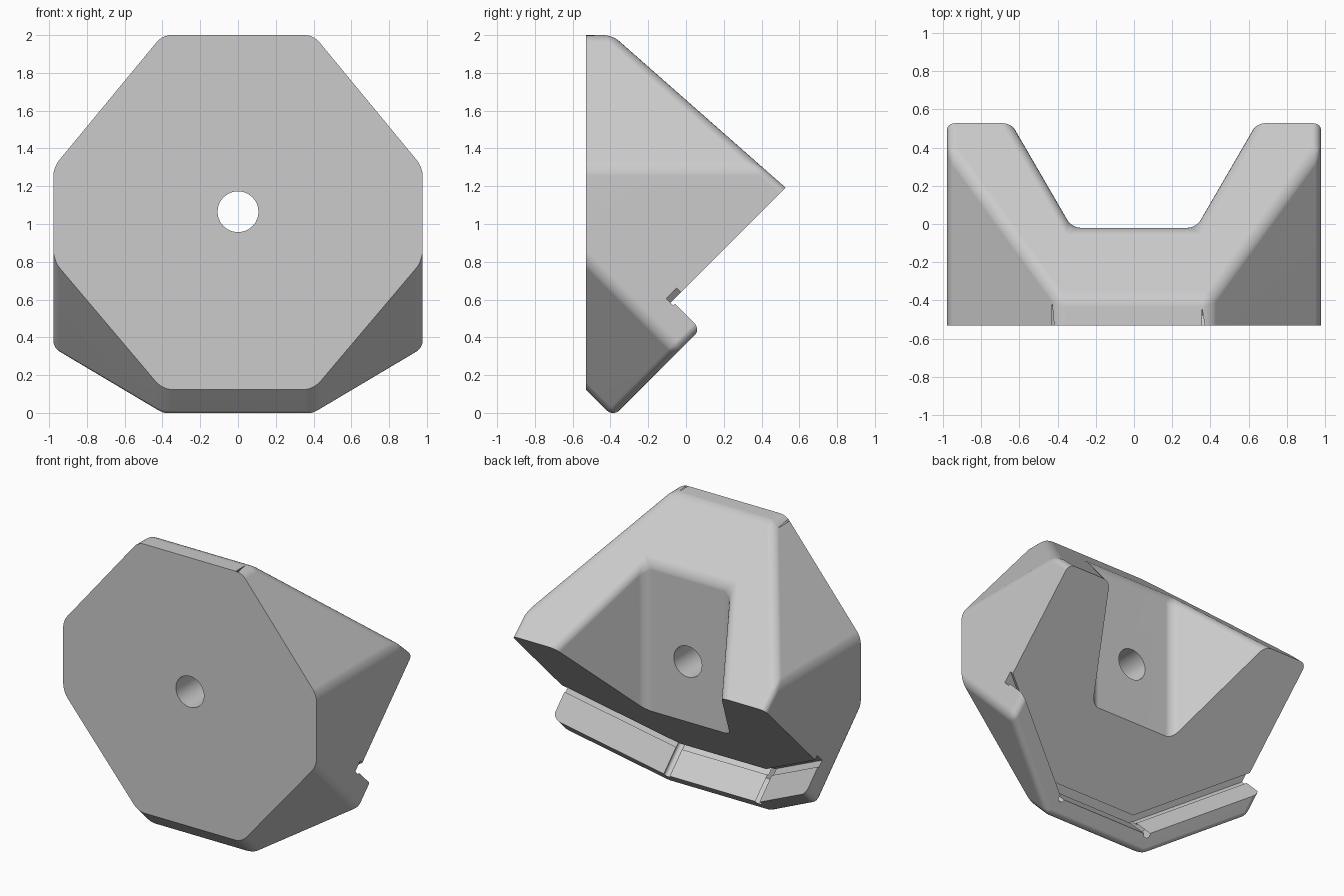
import bpy, bmesh, math
from mathutils import Vector

cube = bpy.data.objects.get("Cube")
if cube:
    bpy.data.objects.remove(cube, do_unlink=True)

R2 = math.sqrt(2)
HALF, FLAT = 0.978, 0.40          # half width, half length of the short edges
FRONT, TOP = -0.53, 2.0
U0 = -0.406 / R2                  # bottom of the tilted octagon
SEAT, LIP = -0.664 / R2, -0.366 / R2   # depth of seat plane and lip end
SLOPE = 0.483 / 0.578             # rise of the tilted diagonals

grey = bpy.data.materials.new("light grey")
grey.use_nodes = True
grey.diffuse_color = (0.6, 0.6, 0.6, 1)
grey.node_tree.nodes["Principled BSDF"].inputs["Base Color"].default_value = (0.6, 0.6, 0.6, 1)


def tilt(x, u, w):
    """Tilted frame: u runs up the seat, w points out of it."""
    return Vector((x, (u + w) / R2, (u - w) / R2))


def make_object(name, bm):
    bmesh.ops.recalc_face_normals(bm, faces=bm.faces)
    mesh = bpy.data.meshes.new(name)
    bm.to_mesh(mesh)
    bm.free()
    ob = bpy.data.objects.new(name, mesh)
    bpy.context.collection.objects.link(ob)
    mesh.materials.append(grey)
    return ob


def prism(name, outline, low, high, place):
    bm = bmesh.new()
    a, b = ([bm.verts.new(place(p, q, h)) for p, q in outline] for h in (low, high))
    bm.faces.new(a)
    bm.faces.new(b)
    n = len(a)
    for i in range(n):
        j = (i + 1) % n
        bm.faces.new((a[i], a[j], b[j], b[i]))
    return make_object(name, bm)


def upright(x, y, z):
    return Vector((x, y, z))


def along_y(x, z, y):
    return Vector((x, y, z))


def mirrored(points):
    return points + [(-x, v) for x, v in reversed(points)]


def rim(t, x_end=1.3):
    """Right half of the lower octagon edge, moved inward by t."""
    x = FLAT - 0.363 * t
    return [(x, U0 + t), (x_end, U0 + t + SLOPE * (x_end - x))]


# Convex body: a block trimmed by planes
bm = bmesh.new()
bmesh.ops.create_cube(bm, size=4)


def trim(point, normal):
    bmesh.ops.bisect_plane(bm, geom=bm.verts[:] + bm.edges[:] + bm.faces[:], dist=1e-5,
                           plane_co=point, plane_no=normal, clear_outer=True)
    bmesh.ops.holes_fill(bm, edges=[e for e in bm.edges if e.is_boundary], sides=0)


trim((0, -0.85, 0), (0, -1, 0))
trim((0, 0, TOP), (0, 0, 1))
trim((0, -0.39, TOP), (0, 0.81, 0.92))
trim(tilt(0, U0, 0), tilt(0, -1, 0))
trim(tilt(0, 0, LIP), tilt(0, 0, 1))
for s in (1, -1):
    trim((s * HALF, 0, 0), (s, 0, 0))
    trim((s * FLAT, 0, TOP), (s * 0.70, 0, 0.578))
    trim(tilt(s * FLAT, U0, 0), tilt(s * SLOPE, -1, 0))
body = make_object("wall_holder", bm)
bpy.context.view_layer.objects.active = body
body.select_set(True)


def cut(cutter):
    mod = body.modifiers.new("cut", 'BOOLEAN')
    mod.operation = 'DIFFERENCE'
    mod.solver = 'EXACT'
    mod.object = cutter
    bpy.ops.object.modifier_apply(modifier=mod.name)
    bpy.data.objects.remove(cutter, do_unlink=True)


# Flared opening at the back
cut(prism("opening", mirrored([(0.325, -0.02), (0.325 + 1.52 * 0.58, 1.5)]), -1, 3, upright))

# Rounded outer edges
bevel = body.modifiers.new("round", 'BEVEL')
bevel.width = 0.045
bevel.segments = 5
bevel.limit_method = 'ANGLE'
bevel.angle_limit = math.radians(15)
bpy.ops.object.modifier_apply(modifier=bevel.name)

# Flat front
cut(prism("front_trim", mirrored([(1.5, -2), (1.5, FRONT)]), -1, 3, upright))

# Seat with a lip along the three lower sides
cut(prism("seat", mirrored(rim(0.132) + [(1.3, 3)]), SEAT, 2, tilt))

# Narrow relief groove at the foot of the lip
outer, inner = rim(0.122), rim(0.182)
band = mirrored(outer[::-1])[::1]
band = outer[::-1] + [(-x, u) for x, u in outer] + [(-x, u) for x, u in inner[::-1]] + inner
cut(prism("groove", band, SEAT - 0.033, SEAT + 0.02, tilt))


def circle(cx, cy, r, n):
    return [(cx + r * math.cos(math.tau * i / n), cy + r * math.sin(math.tau * i / n))
            for i in range(n)]


# Corner reliefs in the lip and the screw hole
corner_x, corner_u = rim(0.132)[0]
for s in (1, -1):
    cut(prism("corner_relief", circle(s * corner_x, corner_u, 0.022, 16), SEAT - 0.033, 0, tilt))
cut(prism("screw_hole", circle(0, 1.065, 0.108, 48), -1, 1, along_y))

# Smooth fillets, crisp cut edges
bpy.ops.object.shade_smooth_by_angle(angle=math.radians(30))
weighted = body.modifiers.new("even_normals", 'WEIGHTED_NORMAL')
weighted.keep_sharp = True
